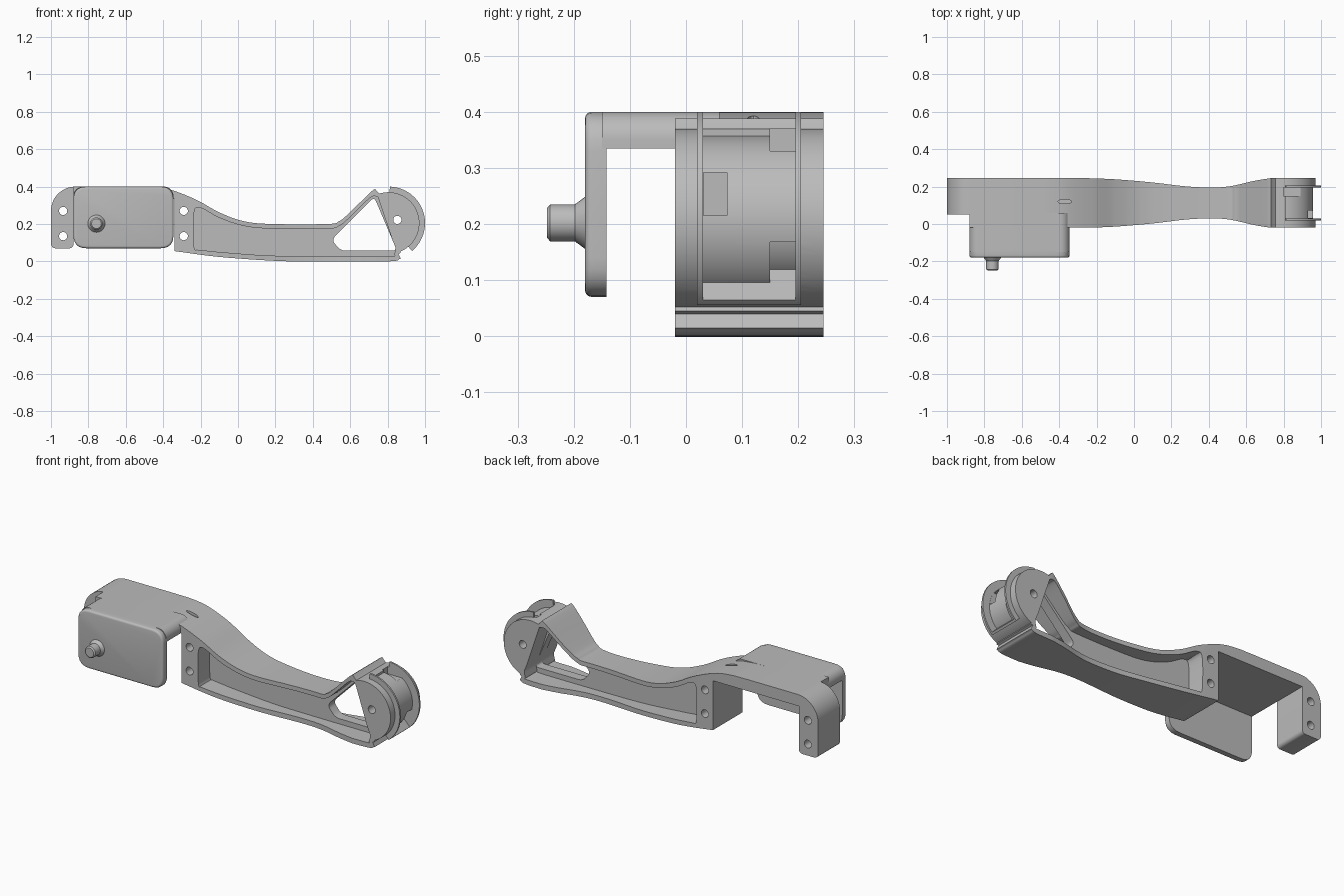
import bpy, bmesh, math
from mathutils import Vector, Matrix

if "Cube" in bpy.data.objects:
    bpy.data.objects.remove(bpy.data.objects["Cube"])

grey = bpy.data.materials.new("plain grey")
grey.use_nodes = True
grey.diffuse_color = (0.5, 0.5, 0.5, 1)
grey.node_tree.nodes["Principled BSDF"].inputs["Base Color"].default_value = (0.5, 0.5, 0.5, 1)

FRONT, BACK = -0.02, 0.245
HUB = (0.805, 0.205)


def finish(name, bm):
    bmesh.ops.remove_doubles(bm, verts=bm.verts, dist=1e-5)
    bmesh.ops.recalc_face_normals(bm, faces=bm.faces)
    me = bpy.data.meshes.new(name)
    bm.to_mesh(me)
    bm.free()
    me.materials.append(grey)
    ob = bpy.data.objects.new(name, me)
    bpy.context.collection.objects.link(ob)
    return ob


def prism(name, pts, a, b, axis="y"):
    """Extrude an outline of (x, z) along y, or of (x, y) along z."""
    bm = bmesh.new()
    place = (lambda p, t: (p[0], t, p[1])) if axis == "y" else (lambda p, t: (p[0], p[1], t))
    face = bm.faces.new([bm.verts.new(place(p, a)) for p in pts])
    ext = bmesh.ops.extrude_face_region(bm, geom=[face])
    step = Vector(place((0, 0), b - a))
    bmesh.ops.translate(bm, vec=step, verts=[v for v in ext["geom"] if isinstance(v, bmesh.types.BMVert)])
    return finish(name, bm)


def arc(c, r, a0, a1, n=12):
    angles = [math.radians(a0 + (a1 - a0) * i / n) for i in range(n + 1)]
    return [(c[0] + r * math.cos(t), c[1] + r * math.sin(t)) for t in angles]


def curve(pts, n=6):
    """Smooth line through the points."""
    v = [Vector(p) for p in pts]
    v = [2 * v[0] - v[1]] + v + [2 * v[-1] - v[-2]]
    out = []
    for p, q, r, s in zip(v, v[1:], v[2:], v[3:]):
        for i in range(n):
            t = i / n
            out.append(tuple(0.5 * (2 * q + (r - p) * t + (2 * p - 5 * q + 4 * r - s) * t * t
                                    + (3 * q - p - 3 * r + s) * t ** 3)))
    return out + [tuple(v[-2])]


def rounded(pts, r, n=6):
    """Round every corner of an outline."""
    out = []
    for i, p in enumerate(pts):
        p = Vector(p)
        a = p + (Vector(pts[i - 1]) - p).normalized() * r
        b = p + (Vector(pts[(i + 1) % len(pts)]) - p).normalized() * r
        for k in range(n + 1):
            t = k / n
            out.append(tuple(a * (1 - t) ** 2 + p * 2 * t * (1 - t) + b * t * t))
    return out


def boolean(ob, cutter, mode="DIFFERENCE"):
    mod = ob.modifiers.new("cut", "BOOLEAN")
    mod.operation, mod.solver, mod.object = mode, "EXACT", cutter
    bpy.context.view_layer.objects.active = ob
    bpy.ops.object.modifier_apply(modifier=mod.name)
    bpy.data.objects.remove(cutter)


def box(x0, x1, y0, y1, z0, z1):
    return prism("cutter", [(x0, z0), (x1, z0), (x1, z1), (x0, z1)], y0, y1)


def drill(ob, c, r=0.022):
    boolean(ob, prism("cutter", arc(c, r, 0, 345, 23), -0.1, 0.35))


# Arm: side outline trimmed by a waisted plan outline
side = arc((-0.975, 0.095), 0.025, 180, 270, 5) + arc((-0.9, 0.09), 0.02, 270, 360, 5)
side += [(-0.88, 0.335), (-0.34, 0.335)]
side += curve([(-0.34, 0.055), (-0.1, 0.024), (0.2, 0.003), (0.4, 0), (0.8, 0), (0.87, 0.015)])
side += [(0.858, 0.04), (0.87, 0.045), (0.765, 0.355), (0.752, 0.365)]
side += curve([(0.732, 0.388), (0.7, 0.362), (0.59, 0.254), (0.54, 0.215), (0.48, 0.2), (0.18, 0.2),
               (0.03, 0.215), (-0.1, 0.262), (-0.22, 0.328), (-0.35, 0.38), (-0.45, 0.397), (-0.56, 0.4)])
side += arc((-0.87, 0.27), 0.13, 90, 180)
arm = prism("arm", side, -0.1, 0.35)
waist = curve([(-0.25, FRONT), (-0.1, -0.014), (0.1, 0.003), (0.28, 0.024), (0.42, 0.03),
               (0.52, 0.022), (0.64, -0.005), (0.73, FRONT)])
plan = [(-1.1, 0.05), (-0.88, 0.05), (-0.88, FRONT)] + waist + [(1.1, FRONT), (1.1, BACK)]
plan += [(x, FRONT + BACK - y) for x, y in reversed(waist)] + [(-1.1, BACK)]
boolean(arm, prism("cutter", plan, -0.5, 0.9, "z"), "INTERSECT")

# Side pockets, leaving a thin web in the middle
pocket = curve([(-0.215, 0.062), (-0.235, 0.08), (-0.235, 0.26), (-0.2, 0.286), (-0.1, 0.233), (0.03, 0.19),
                (0.18, 0.175), (0.48, 0.175), (0.54, 0.189), (0.59, 0.228), (0.7, 0.335), (0.73, 0.35)])
pocket += [(0.748, 0.345), (0.842, 0.065)]
pocket += curve([(0.835, 0.035), (0.8, 0.028), (0.4, 0.028), (0.15, 0.032), (-0.1, 0.05)])
for y0, y1 in [(-0.1, 0.085), (0.14, 0.35)]:
    boolean(arm, prism("cutter", pocket, y0, y1))
window = rounded([(0.5, 0.115), (0.728, 0.345), (0.85, 0.057), (0.55, 0.057)], 0.028)
boolean(arm, prism("cutter", window, -0.1, 0.35))

# Screw holes and the small slit on the top
for x in (-0.935, -0.29):
    for z in (0.135, 0.27):
        drill(arm, (x, z))
slit = [(-0.37 + 0.037 * x, 0.12 + 0.011 * y) for x, y in arc((0, 0), 1, 0, 345, 23)]
boolean(arm, prism("cutter", slit, 0.355, 0.5, "z"))

# Hub: half drum with a recessed middle
lean = 109


def sector(name, r, a0, a1, y0, y1):
    return prism(name, [HUB] + arc(HUB, r, a0, a1, 32), y0, y1)


hub = sector("hub", 0.165, lean, lean - 180, FRONT, BACK)
recess = arc(HUB, 0.25, 88, -48, 32) + arc(HUB, 0.152, -48, 88, 32)
boolean(hub, prism("cutter", recess, 0.03, 0.195))
boolean(hub, box(0.8, 1.1, 0.15, 0.195, 0.33, 0.5))
deep = arc(HUB, 0.25, -14, -46) + arc(HUB, 0.12, -46, -14)
boolean(hub, prism("cutter", deep, 0.15, 0.195))
boolean(hub, box(0.89, 1.1, 0.031, 0.073, 0.215, 0.292))
drill(hub, (0.852, 0.222))

# Thin guide rims and their lower end stop
for name, y0, y1, a0 in [("front_rim", 0.02, 0.03, 88), ("back_rim", 0.195, 0.205, 88),
                         ("rim_stop", 0.021, 0.204, -46)]:
    prism(name, arc(HUB, 0.195, a0, -50, 32) + arc(HUB, 0.145, -50, a0, 32), y0, y1)

# Front plate with softened edges, joined to the arm by a roof
plate = prism("front_plate", rounded([(-0.88, 0.07), (-0.345, 0.07), (-0.345, 0.4), (-0.88, 0.4)], 0.07), -0.18, -0.142)
bm = bmesh.new()
bm.from_mesh(plate.data)
rim = [e for e in bm.edges if all(v.co.y < -0.17 for v in e.verts)]
bmesh.ops.bevel(bm, geom=rim, offset=0.012, segments=4, profile=0.5, affect="EDGES")
bm.to_mesh(plate.data)
bm.free()
roof = [(-0.345, 0.335)] + arc((-0.395, 0.35), 0.05, 0, 90) + arc((-0.83, 0.35), 0.05, 90, 180) + [(-0.88, 0.335)]
prism("roof", roof, -0.15, 0.06)

# Knob turned about the y axis
bm = bmesh.new()
for r0, r1, y0, y1 in [(0.05, 0.033, -0.175, -0.198), (0.033, 0.033, -0.19, -0.242), (0.033, 0.026, -0.242, -0.248)]:
    bmesh.ops.create_cone(bm, cap_ends=True, segments=32, radius1=r0, radius2=r1, depth=y0 - y1,
                          matrix=Matrix.Translation((-0.757, (y0 + y1) / 2, 0.202)) @ Matrix.Rotation(math.pi / 2, 4, "X"))
finish("knob", bm)

# Smooth curved faces, keep hard edges
bpy.ops.object.select_all(action="DESELECT")
for ob in bpy.context.scene.objects:
    if ob.type == "MESH":
        ob.select_set(True)
        bpy.context.view_layer.objects.active = ob
bpy.ops.object.shade_smooth_by_angle(angle=math.radians(30))
